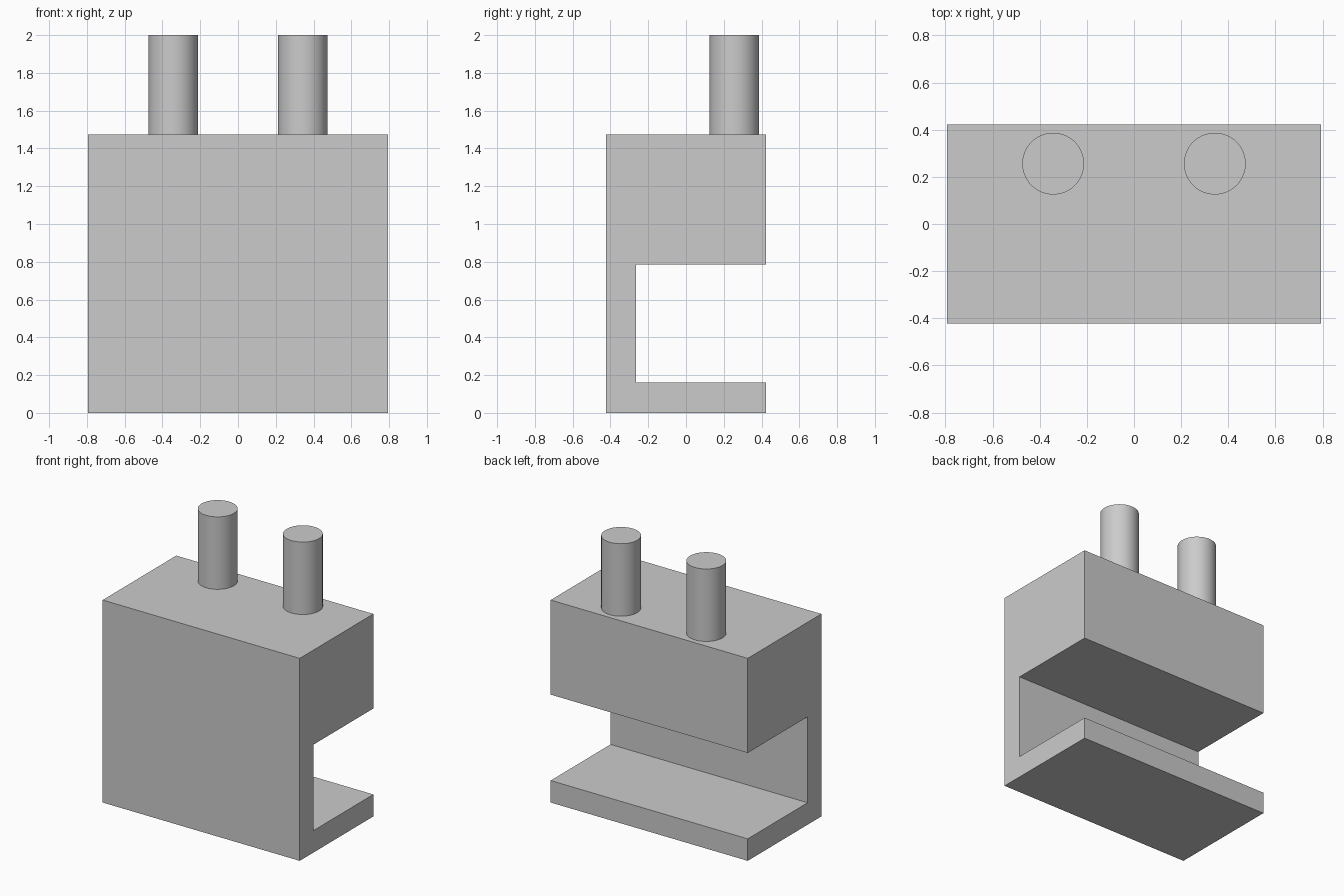
import bpy
import bmesh
import math

cube = bpy.data.objects.get("Cube")
if cube:
    bpy.data.objects.remove(cube, do_unlink=True)

grey = bpy.data.materials.new("plain_grey")
grey.use_nodes = True
grey.diffuse_color = (0.6, 0.6, 0.6, 1)
grey.node_tree.nodes["Principled BSDF"].inputs["Base Color"].default_value = grey.diffuse_color

HALF_WIDTH = 0.793
HALF_DEPTH = 0.423
TOP = 1.473


def add_clamp_body():
    """C-shaped side profile, open at the back, extruded across the width."""
    front, back, inner = -HALF_DEPTH, HALF_DEPTH, -0.265
    profile = [(front, 0), (back, 0), (back, 0.16), (inner, 0.16),
               (inner, 0.785), (back, 0.785), (back, TOP), (front, TOP)]
    bm = bmesh.new()
    face = bm.faces.new([bm.verts.new((-HALF_WIDTH, y, z)) for y, z in profile])
    side = bmesh.ops.extrude_face_region(bm, geom=[face])
    verts = [v for v in side["geom"] if isinstance(v, bmesh.types.BMVert)]
    bmesh.ops.translate(bm, verts=verts, vec=(2 * HALF_WIDTH, 0, 0))
    bmesh.ops.recalc_face_normals(bm, faces=bm.faces)
    mesh = bpy.data.meshes.new("clamp_body")
    bm.to_mesh(mesh)
    bm.free()
    body = bpy.data.objects.new("clamp_body", mesh)
    bpy.context.collection.objects.link(body)
    mesh.materials.append(grey)


def add_peg(name, x):
    """Round upright pin standing on the top face."""
    height = 2 - TOP
    bpy.ops.mesh.primitive_cylinder_add(vertices=64, radius=0.131, depth=height,
                                        location=(x, 0.256, TOP + height / 2))
    peg = bpy.context.object
    peg.name = name
    peg.data.materials.append(grey)
    bpy.ops.object.shade_smooth_by_angle(angle=math.radians(30))


add_clamp_body()
for name, side in (("left_peg", 1), ("right_peg", -1)):
    add_peg(name, side * 0.343)
